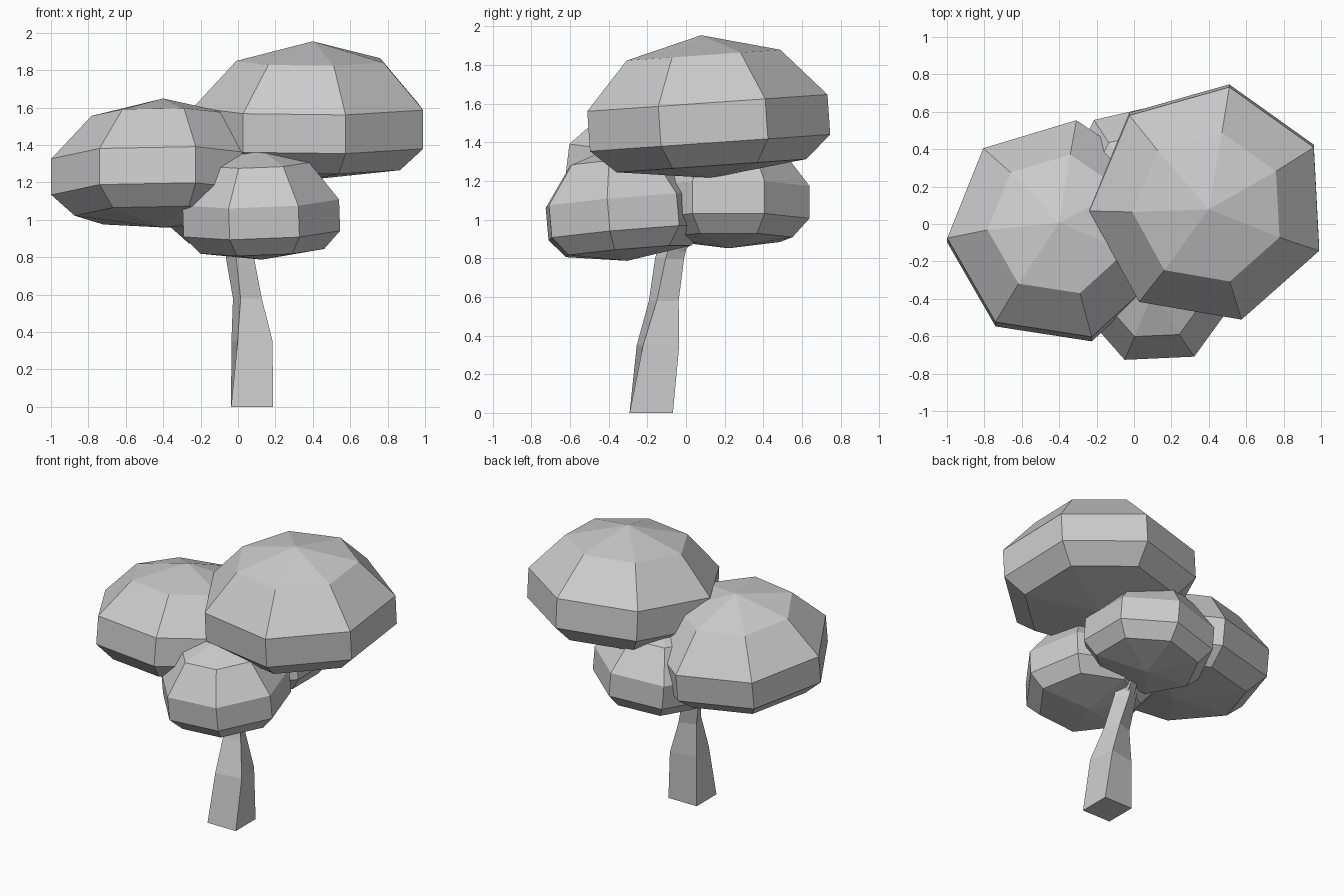
import bpy, bmesh
from math import radians, cos, sin, pi
from mathutils import Vector

if "Cube" in bpy.data.objects:
    bpy.data.objects.remove(bpy.data.objects["Cube"])


def loft(name, rings, close_ends=False):
    """Skin a list of vertex rings; a one-point ring makes a pole."""
    bm = bmesh.new()
    loops = [[bm.verts.new(p) for p in ring] for ring in rings]
    for a, b in zip(loops, loops[1:]):
        n = max(len(a), len(b))
        for i in range(n):
            j = (i + 1) % n
            quad = [a[i % len(a)], a[j % len(a)], b[j % len(b)], b[i % len(b)]]
            bm.faces.new(list(dict.fromkeys(quad)))
    if close_ends:
        bm.faces.new(loops[0][::-1])
        bm.faces.new(loops[-1])
    bmesh.ops.recalc_face_normals(bm, faces=bm.faces)
    mesh = bpy.data.meshes.new(name)
    bm.to_mesh(mesh)
    bm.free()
    obj = bpy.data.objects.new(name, mesh)
    bpy.context.collection.objects.link(obj)
    return obj


def ring(center, radius, sides, phase):
    return [Vector(center) + radius * Vector((cos(phase + 2 * pi * i / sides),
                                              sin(phase + 2 * pi * i / sides), 0))
            for i in range(sides)]


# Foliage: seven-sided flattened dome, (height fraction, radius fraction)
PROFILE = [(0, 0), (.085, .79), (.245, 1), (.525, 1), (.86, .64), (1, 0)]


def foliage(name, loc, radius, height, phase, tilt_x, tilt_y=0):
    rings = []
    for t, r in PROFILE:
        c = (0, 0, (t - .39) * height)
        rings.append(ring(c, r * radius, 7, radians(phase)) if r else [c])
    obj = loft(name, rings)
    obj.location = loc
    obj.rotation_euler = (radians(tilt_x), radians(tilt_y), 0)


foliage("foliage_top_right", (.40, .11, 1.504), .64, .74, 183, 4)
foliage("foliage_left", (-.40, -.045, 1.228), .60, .695, 184, -7)
foliage("foliage_front", (.12, -.325, 1.02), .43, .60, 195.5, 5, -2)
foliage("foliage_back", (.06, .22, 1.085), .43, .60, 180, 0, -5)

# Trunk: twisted, leaning, tapering square section (x, y, z, half width, twist)
TRUNK = [(.075, -.18, 0, .112, 0), (.075, -.145, .35, .095, 10),
         (.05, -.115, .58, .06, 20), (.01, -.085, .80, .055, 30),
         (0, -.02, 1.05, .05, 35)]
loft("trunk", [ring((x, y, z), w * 2 ** .5, 4, radians(45 + a))
               for x, y, z, w, a in TRUNK], close_ends=True)

# Short branches reaching into the crowns
for name, end in (("branch_right", (.25, .05, 1.32)), ("branch_back", (.06, .12, 1.0))):
    loft(name, [ring((.01, -.07, .82), .05, 4, radians(60)),
                ring(end, .035, 4, radians(60))], close_ends=True)
